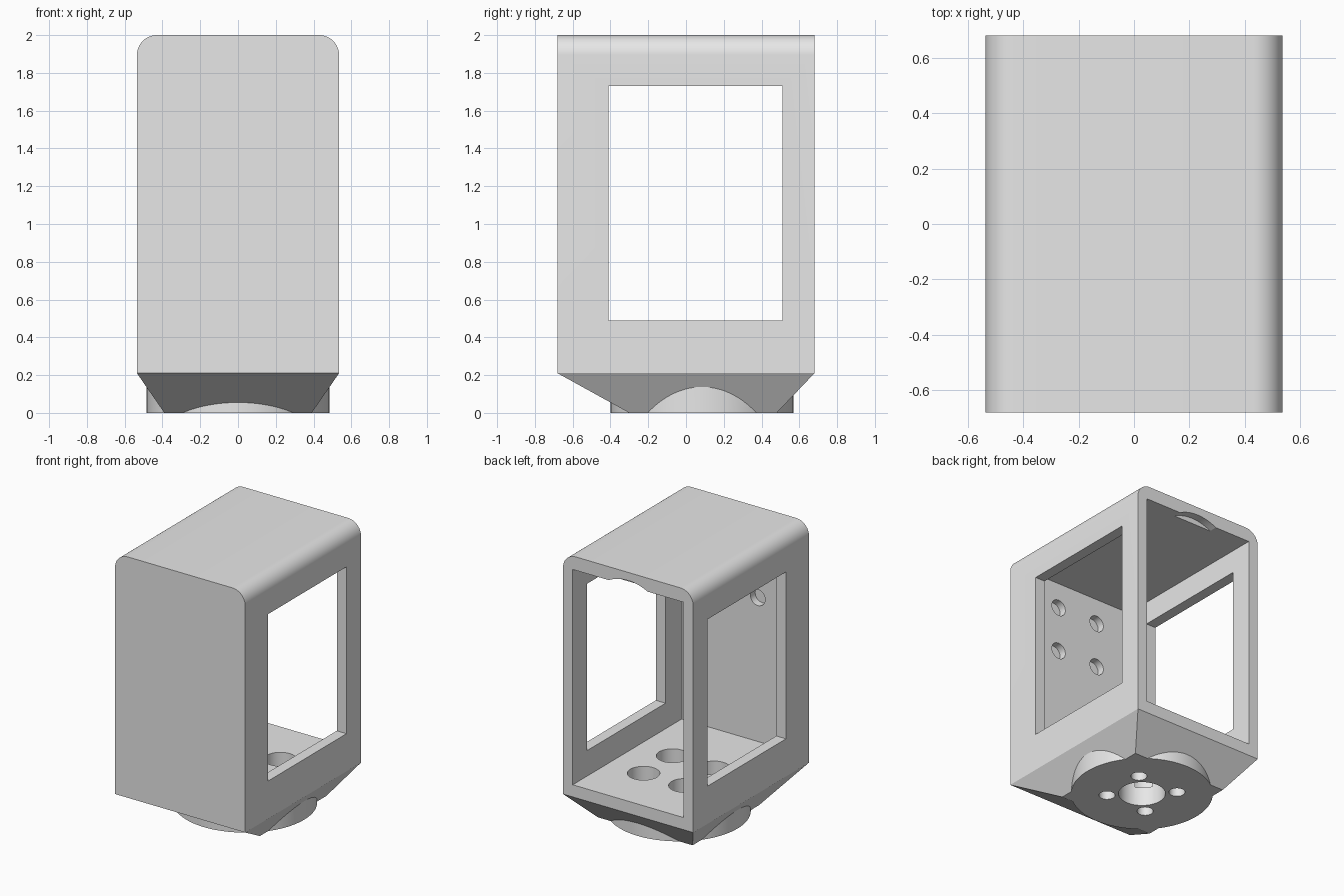
import bpy
import bmesh
from math import radians
from mathutils import Matrix, Vector

default = bpy.data.objects.get("Cube")
if default:
    bpy.data.objects.remove(default, do_unlink=True)

# Overall measures
HALF_X, HALF_Y, HEIGHT = 0.535, 0.68, 2.0
TAPER_Z, FLOOR_Z, CEILING_Z = 0.21, 0.30, 1.90
WALL = 0.08
HUB_Y, HUB_R = 0.085, 0.485
BOLT = 0.17                     # half spacing of both bolt patterns
CORNERS = [(sx * BOLT, sy * BOLT) for sx in (-1, 1) for sy in (-1, 1)]

grey = bpy.data.materials.new("light_grey")
grey.use_nodes = True
grey.diffuse_color = (0.8, 0.8, 0.8, 1)
grey.node_tree.nodes["Principled BSDF"].inputs["Base Color"].default_value = (0.8, 0.8, 0.8, 1)


def make_object(name, bm):
    bmesh.ops.recalc_face_normals(bm, faces=bm.faces)
    mesh = bpy.data.meshes.new(name)
    bm.to_mesh(mesh)
    bm.free()
    mesh.materials.append(grey)
    obj = bpy.data.objects.new(name, mesh)
    bpy.context.collection.objects.link(obj)
    return obj


def box_mesh(low, high):
    low, high = Vector(low), Vector(high)
    bm = bmesh.new()
    bmesh.ops.create_cube(bm, size=1)
    for v in bm.verts:
        v.co = (low + high) / 2 + v.co * (high - low)
    return bm


def box(name, low, high):
    return make_object(name, box_mesh(low, high))


def cylinder(name, start, length, radius, axis="Z", segments=48):
    """Cylinder running from start along +Z or +Y."""
    bm = bmesh.new()
    bmesh.ops.create_cone(bm, cap_ends=True, segments=segments, radius1=radius,
                          radius2=radius, depth=length,
                          matrix=Matrix.Translation((0, 0, length / 2)))
    if axis == "Y":
        bm.transform(Matrix.Rotation(radians(-90), 4, "X"))
    bm.transform(Matrix.Translation(start))
    return make_object(name, bm)


def combine(target, tool, operation):
    tool.hide_render = True
    mod = target.modifiers.new(tool.name, "BOOLEAN")
    mod.operation, mod.solver, mod.object = operation, "EXACT", tool
    bpy.context.view_layer.objects.active = target
    bpy.ops.object.modifier_apply(modifier=mod.name)
    bpy.data.objects.remove(tool, do_unlink=True)


# Housing shell: rounded top edges and a tapered underside
bm = box_mesh((-HALF_X, -HALF_Y, TAPER_Z), (HALF_X, HALF_Y, HEIGHT))
under = min(bm.faces, key=lambda f: f.calc_center_median().z)
grown = bmesh.ops.extrude_face_region(bm, geom=[under])["geom"]
bmesh.ops.delete(bm, geom=[under], context="FACES_ONLY")
for v in (g for g in grown if isinstance(g, bmesh.types.BMVert)):
    v.co = (0.39 if v.co.x > 0 else -0.39, 0.48 if v.co.y > 0 else -0.30, 0)
top_edges = [e for e in bm.edges
             if all(v.co.z > HEIGHT - 0.01 for v in e.verts)
             and abs(e.verts[0].co.x - e.verts[1].co.x) < 0.01]
bmesh.ops.bevel(bm, geom=top_edges, offset=0.105, segments=12,
                profile=0.5, affect="EDGES")
housing = make_object("housing", bm)

# Round mounting hub under the floor
combine(housing, cylinder("hub", (0, HUB_Y, 0), 0.25, HUB_R, segments=96), "UNION")

# Cavity open to the back, and the window through both sides
combine(housing, box("cavity", (WALL - HALF_X, WALL - HALF_Y, FLOOR_Z),
                     (HALF_X - WALL, 1, CEILING_Z)), "DIFFERENCE")
combine(housing, box("side_windows", (-1, -0.41, 0.49), (1, 0.51, 1.73)), "DIFFERENCE")

# Shallow arched notch in the rim above the back opening
combine(housing, cylinder("rim_notch", (0, HALF_Y - 0.06, CEILING_Z - 0.30),
                          0.2, 0.34, "Y", 64), "DIFFERENCE")

# Hub: blind centre bore, bolt holes and counterbores from the floor
combine(housing, cylinder("centre_bore", (0, HUB_Y, -0.1), 0.28, 0.16), "DIFFERENCE")
for x, y in CORNERS:
    combine(housing, cylinder("bolt_hole", (x, HUB_Y + y, -0.1), 0.3, 0.055), "DIFFERENCE")
    combine(housing, cylinder("counterbore", (x, HUB_Y + y, 0.14), 0.3, 0.11), "DIFFERENCE")

# Blind holes in the inner face of the front wall
for x, z in CORNERS:
    combine(housing, cylinder("blind_hole", (x, 0.025 - HALF_Y, 1.54 + z),
                              0.2, 0.06, "Y"), "DIFFERENCE")

bpy.ops.object.select_all(action="DESELECT")
housing.select_set(True)
bpy.context.view_layer.objects.active = housing
bpy.ops.object.shade_smooth_by_angle(angle=radians(25))
